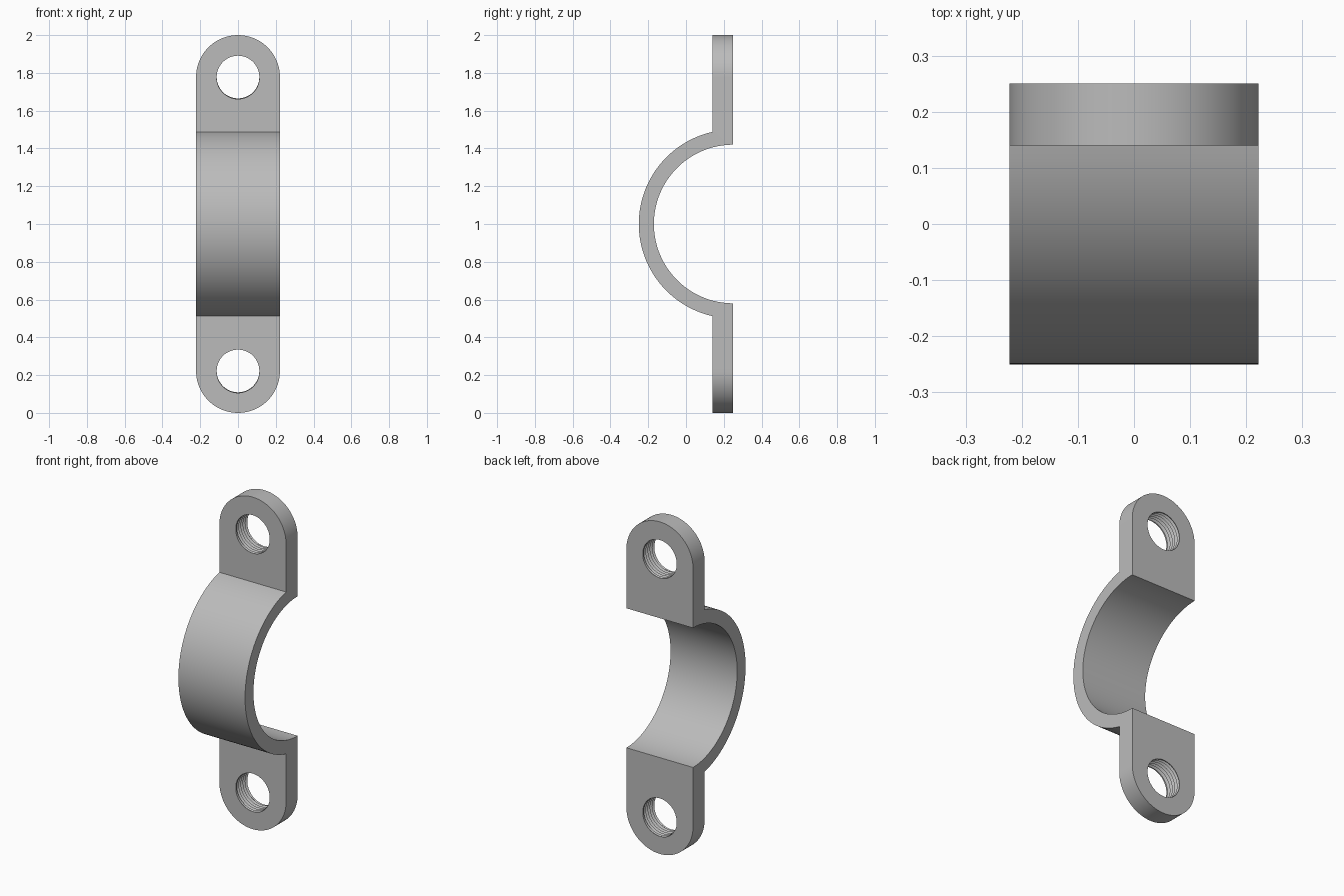
import bpy
import bmesh
from math import sin, cos, pi, asin, sqrt

cube = bpy.data.objects.get("Cube")
if cube:
    bpy.data.objects.remove(cube, do_unlink=True)

HALF_W = 0.222                    # half width of the strap
FRONT, BACK = 0.14, 0.25          # front and back of the lugs
R_IN, R_OUT = 0.42, 0.50          # saddle radii
HOLE_R, PITCH, DEPTH = 0.113, 0.02, 0.014
HOLES = (HALF_W, 2 - HALF_W)      # hole heights

steel = bpy.data.materials.new("grey steel")
steel.use_nodes = True
grey = (0.5, 0.5, 0.5, 1)
steel.diffuse_color = grey
steel.node_tree.nodes["Principled BSDF"].inputs["Base Color"].default_value = grey


def make_object(name, bm):
    bmesh.ops.recalc_face_normals(bm, faces=bm.faces)
    mesh = bpy.data.meshes.new(name)
    bm.to_mesh(mesh)
    bm.free()
    mesh.materials.append(steel)
    obj = bpy.data.objects.new(name, mesh)
    bpy.context.collection.objects.link(obj)
    return obj


def prism(name, points, offset):
    """Extrude a flat outline along an offset."""
    bm = bmesh.new()
    face = bm.faces.new([bm.verts.new(p) for p in points])
    new = bmesh.ops.extrude_face_region(bm, geom=[face], use_keep_orig=True)["geom"]
    bmesh.ops.translate(bm, vec=offset, verts=[v for v in new if isinstance(v, bmesh.types.BMVert)])
    return make_object(name, bm)


def arc(radius, start, end, steps):
    return [(radius * cos(start + (end - start) * i / steps),
             radius * sin(start + (end - start) * i / steps)) for i in range(steps + 1)]


def thread_cutter(name, z):
    """Closed helical plug; the groove fades out at the lug faces."""
    n, turns = 48, 9
    total = n * turns
    middle = (FRONT + BACK) / 2
    half = (BACK - FRONT) / 2
    start = -PITCH * (turns + 0.5) / 2
    bm = bmesh.new()

    def point(k, shift, depth):
        y = start + PITCH * (k / n + shift)
        fade = max(0, min(1, (half - abs(y)) / 0.012))
        r = HOLE_R + depth * fade
        a = 2 * pi * k / n
        return bm.verts.new((r * cos(a), middle + y, z + r * sin(a)))

    crest = [point(k, 0, 0) for k in range(total + 1)]
    root = [point(k, 0.5, DEPTH) for k in range(total + 1)]
    for k in range(total):
        bm.faces.new((crest[k], crest[k + 1], root[k + 1], root[k]))
        if k < total - n:
            bm.faces.new((root[k], root[k + 1], crest[k + 1 + n], crest[k + n]))
    # Close both ends with fans
    rims = (crest[:n + 1] + [root[0]], root[total - n:] + [crest[total]])
    for rim, side in zip(rims, (-1, 1)):
        tip = bm.verts.new((0, middle + side * 0.16, z))
        for i, v in enumerate(rim):
            bm.faces.new((v, rim[(i + 1) % len(rim)], tip))
    return make_object(name, bm)


def cut(obj, tool, operation):
    mod = obj.modifiers.new(tool.name, 'BOOLEAN')
    mod.operation = operation
    mod.solver = 'EXACT'
    mod.object = tool
    bpy.context.view_layer.objects.active = obj
    bpy.ops.object.modifier_apply(modifier=mod.name)
    bpy.data.objects.remove(tool, do_unlink=True)


# Side profile: two lugs joined by a half-round saddle
lean = asin(sqrt(R_OUT ** 2 - (BACK - FRONT) ** 2) / R_OUT)
outer = arc(R_OUT, pi + lean, pi - lean, 64)
inner = arc(R_IN, pi / 2, 3 * pi / 2, 64)
side = [(BACK, -0.1), (FRONT, -0.1)]
side += [(BACK + y, 1 + z) for y, z in outer]
side += [(FRONT, 2.1), (BACK, 2.1)]
side += [(BACK + y, 1 + z) for y, z in inner]
clamp = prism("pipe_clamp", [(-0.3, y, z) for y, z in side], (0.6, 0, 0))

# Trim to a round-ended strip
strip = [(x, -0.5, HOLES[1] + z) for x, z in arc(HALF_W, 0, pi, 48)]
strip += [(x, -0.5, HOLES[0] + z) for x, z in arc(HALF_W, pi, 2 * pi, 48)]
cut(clamp, prism("strip_outline", strip, (0, 1, 0)), 'INTERSECT')

# Threaded screw holes
for label, z in zip(("lower", "upper"), HOLES):
    cut(clamp, thread_cutter(label + "_thread", z), 'DIFFERENCE')

bpy.ops.object.select_all(action='DESELECT')
clamp.select_set(True)
bpy.context.view_layer.objects.active = clamp
bpy.ops.object.shade_smooth_by_angle(angle=pi / 6)
